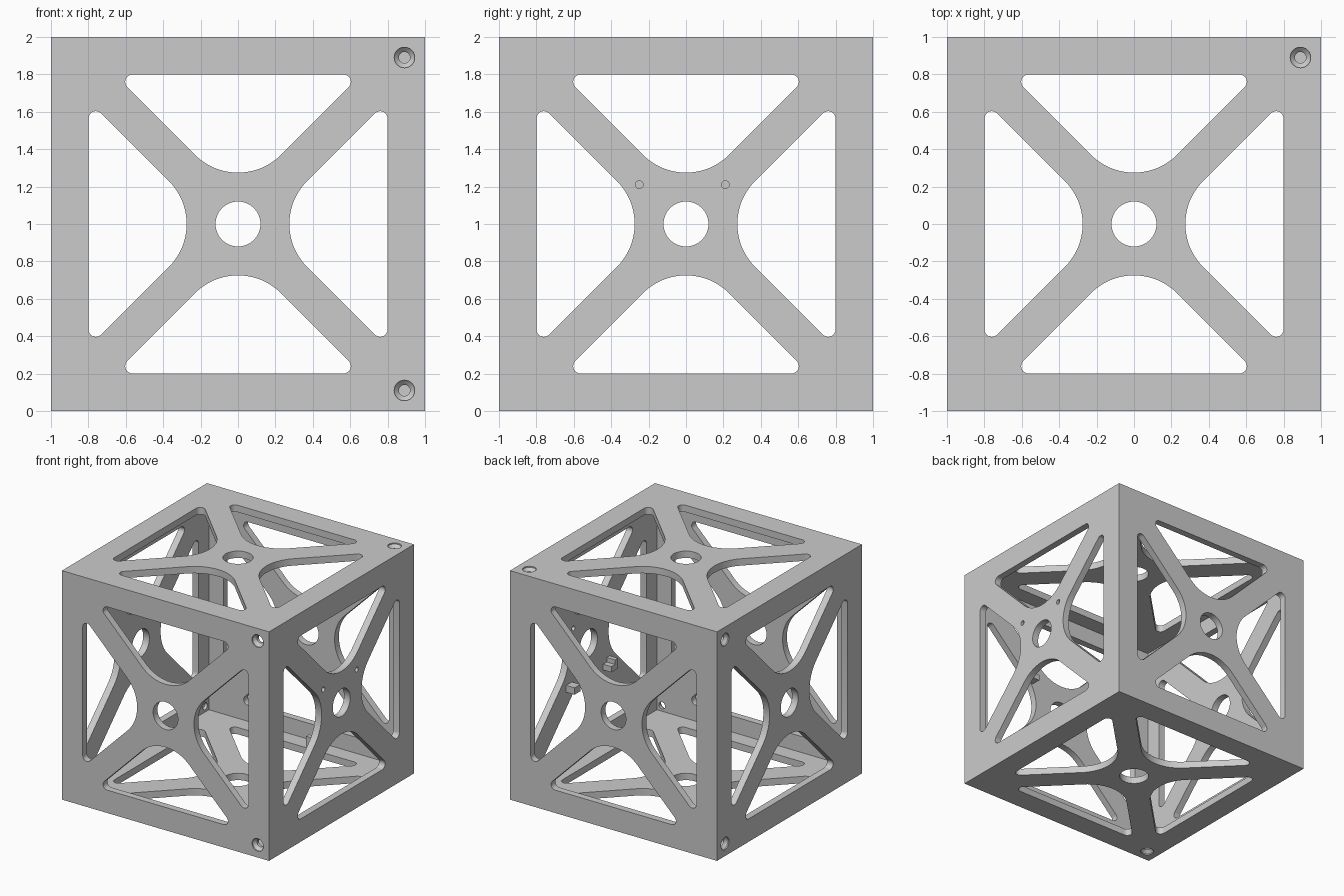
import bpy, bmesh
from math import cos, sin, pi, tan
from mathutils import Matrix, Vector

if "Cube" in bpy.data.objects:
    bpy.data.objects.remove(bpy.data.objects["Cube"], do_unlink=True)

WALL = 0.06
CENTRE = Matrix.Translation((0, 0, 1))

grey = bpy.data.materials.new("light_grey")
grey.use_nodes = True
grey.diffuse_color = (0.6, 0.6, 0.6, 1)
grey.node_tree.nodes["Principled BSDF"].inputs["Base Color"].default_value = grey.diffuse_color


def make_object(name, bm):
    bmesh.ops.recalc_face_normals(bm, faces=bm.faces)
    mesh = bpy.data.meshes.new(name)
    bm.to_mesh(mesh)
    bm.free()
    mesh.materials.append(grey)
    obj = bpy.data.objects.new(name, mesh)
    bpy.context.collection.objects.link(obj)
    return obj


def add_box(bm, low, high):
    low, high = Vector(low), Vector(high)
    size = Matrix.Diagonal((high - low).to_4d())
    size[3][3] = 1
    bmesh.ops.create_cube(bm, size=1, matrix=Matrix.Translation((low + high) / 2) @ size)


def loft(bm, rings, matrix):
    """Closed solid through rings of matching points."""
    rows = [[bm.verts.new(matrix @ Vector(p)) for p in ring] for ring in rings]
    count = len(rows[0])
    for a, b in zip(rows, rows[1:]):
        for i in range(count):
            j = (i + 1) % count
            bm.faces.new((a[i], a[j], b[j], b[i]))
    bm.faces.new(rows[0][::-1])
    bm.faces.new(rows[-1])


def circle(radius, segments, z=0):
    return [(radius * cos(2 * pi * i / segments), radius * sin(2 * pi * i / segments), z)
            for i in range(segments)]


def rounded(corners, radii, steps):
    """Outline with each corner replaced by a tangent arc."""
    points = []
    for i, (corner, r, n) in enumerate(zip(corners, radii, steps)):
        c = Vector(corner)
        a = (Vector(corners[i - 1]) - c).normalized()
        b = (Vector(corners[(i + 1) % len(corners)]) - c).normalized()
        half = a.angle(b) / 2
        mid = c + (a + b).normalized() * r / sin(half)
        start = c + a * r / tan(half) - mid
        end = c + b * r / tan(half) - mid
        sweep = start.angle_signed(end)
        for k in range(n + 1):
            t = -sweep * k / n
            points.append(mid + Vector((start.x * cos(t) - start.y * sin(t),
                                        start.x * sin(t) + start.y * cos(t))))
    return points


def cut(target, bm):
    cutter = make_object("cutter", bm)
    cutter.hide_render = True
    mod = target.modifiers.new("cut", 'BOOLEAN')
    mod.operation = 'DIFFERENCE'
    mod.solver = 'EXACT'
    mod.object = cutter
    bpy.context.view_layer.objects.active = target
    bpy.ops.object.modifier_apply(modifier=mod.name)
    bpy.data.objects.remove(cutter, do_unlink=True)


# Hollow cube
bm = bmesh.new()
add_box(bm, (-1, -1, 0), (1, 1, 2))
frame = make_object("cube_frame", bm)
bm = bmesh.new()
inner = 1 - WALL
add_box(bm, (-inner, -inner, WALL), (inner, inner, 2 - WALL))
cut(frame, bm)

# Four rounded windows and a centre hole, cut through each pair of walls
window = rounded([(0, 0.14), (0.66, 0.8), (-0.66, 0.8)], [0.325, 0.04, 0.04], [20, 8, 8])
for turn in (Matrix(), Matrix.Rotation(pi / 2, 4, 'X'), Matrix.Rotation(pi / 2, 4, 'Y')):
    bm = bmesh.new()
    for quarter in range(4):
        place = CENTRE @ turn @ Matrix.Rotation(quarter * pi / 2, 4, 'Z')
        loft(bm, [[(p.x, p.y, z) for p in window] for z in (-1.2, 1.2)], place)
    loft(bm, [circle(0.12, 48, z) for z in (-1.2, 1.2)], CENTRE @ turn)
    cut(frame, bm)

# Countersunk corner screw holes: position on the wall and outward direction
E = 0.89
screws = [((E, -1, 1 + E), (0, -1, 0)), ((E, -1, 1 - E), (0, -1, 0)),
          ((-1, E, 1 + E), (-1, 0, 0)), ((-1, E, 1 - E), (-1, 0, 0)),
          ((E, E, 2), (0, 0, 1)), ((-E, -E, 0), (0, 0, -1))]
bm = bmesh.new()
for spot, out in screws:
    place = Matrix.Translation(spot) @ Vector(out).to_track_quat('Z', 'Y').to_matrix().to_4x4()
    profile = [(0.03, -0.1), (0.03, -0.035), (0.055, -0.01), (0.055, 0.02)]
    loft(bm, [circle(r, 24, z) for r, z in profile], place)

# Small pin holes in the left wall
for y in (-0.25, 0.21):
    place = Matrix.Translation((1, y, 1.21)) @ Matrix.Rotation(pi / 2, 4, 'Y')
    loft(bm, [circle(0.021, 20, z) for z in (-0.1, 0.1)], place)
cut(frame, bm)

# Support blocks on the inside of the left wall
bm = bmesh.new()
add_box(bm, (0.86, -0.29, 0.69), (0.95, -0.2, 0.74))
add_box(bm, (0.86, -0.29, 0.74), (0.95, -0.25, 0.78))
stepped = make_object("stepped_support", bm)
bm = bmesh.new()
add_box(bm, (0.86, 0.23, 0.69), (0.95, 0.31, 0.75))
plain = make_object("plain_support", bm)

# Smooth arcs, crisp edges
bpy.ops.object.select_all(action='DESELECT')
frame.select_set(True)
bpy.context.view_layer.objects.active = frame
bpy.ops.object.shade_smooth_by_angle(angle=pi / 6)
